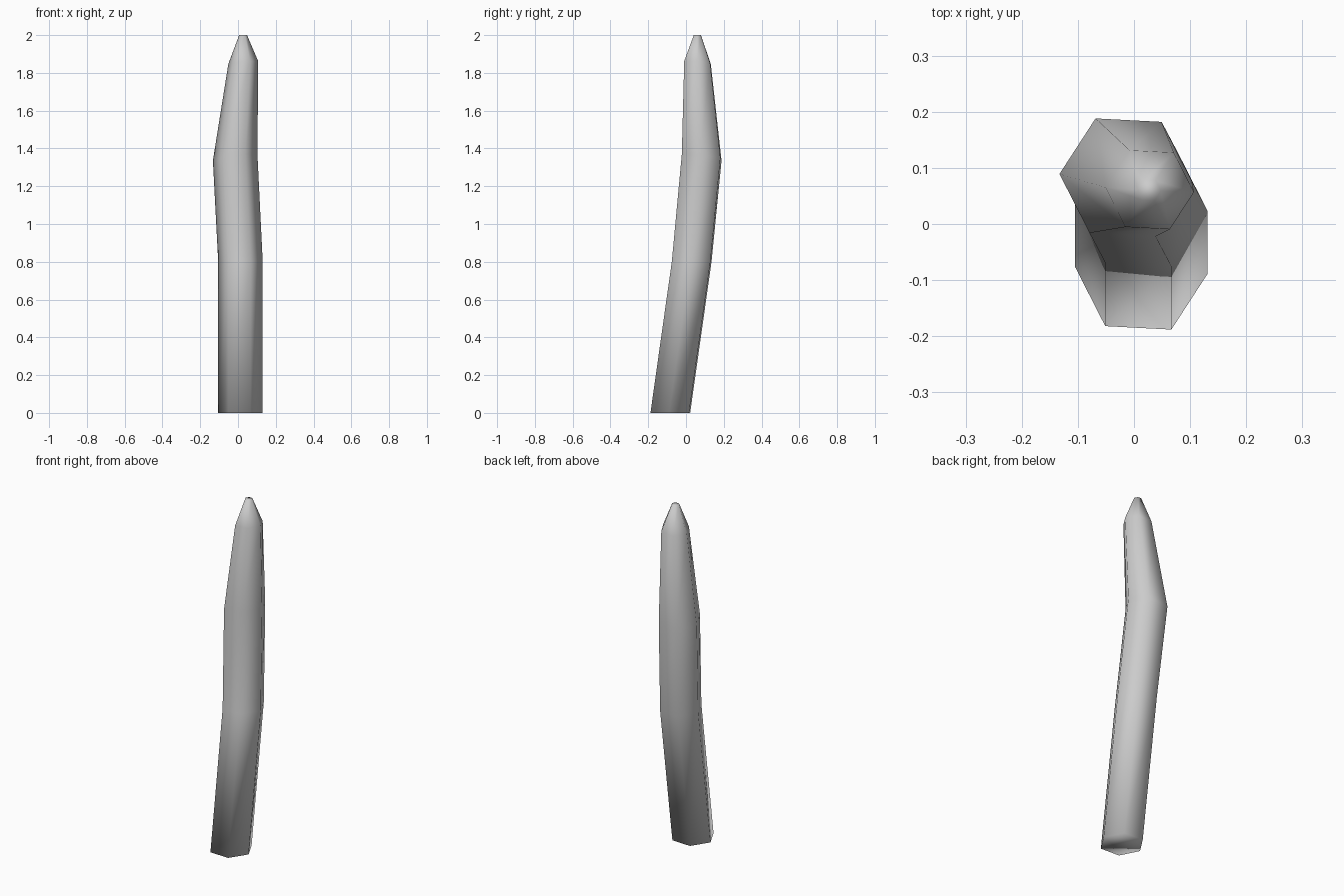
import bpy, bmesh, math

if "Cube" in bpy.data.objects:
    bpy.data.objects.remove(bpy.data.objects["Cube"])

# Bent stake: hexagonal rings (centre x, y, z, radius, tilt in x, tilt in y)
RINGS = [
    (0.013, -0.083, 0.00, 0.118, 0.0, 0.0),
    (0.013, 0.030, 0.80, 0.118, 0.0, 0.0),
    (-0.015, 0.083, 1.352, 0.118, 0.13, -0.10),
    (0.028, 0.061, 1.855, 0.079, 0.08, -0.07),
    (0.027, 0.060, 2.00, 0.021, 0.0, 0.0),
]
SIDES = 6
TWIST = math.radians(-3)

bm = bmesh.new()
loops = []
for cx, cy, cz, r, tx, ty in RINGS:
    ring = []
    for i in range(SIDES):
        a = TWIST + math.tau * i / SIDES
        dx, dy = r * math.cos(a), r * math.sin(a)
        ring.append(bm.verts.new((cx + dx, cy + dy, cz + tx * dx + ty * dy)))
    loops.append(ring)

# Side faces between neighbouring rings
for lower, upper in zip(loops, loops[1:]):
    for i in range(SIDES):
        j = (i + 1) % SIDES
        bm.faces.new((lower[i], lower[j], upper[j], upper[i]))

# Base and tip caps
bm.faces.new(loops[0][::-1])
bm.faces.new(loops[-1])
for f in bm.faces:
    f.smooth = True

mesh = bpy.data.meshes.new("wooden_stake")
bm.to_mesh(mesh)
bm.free()
stake = bpy.data.objects.new("wooden_stake", mesh)
bpy.context.collection.objects.link(stake)
